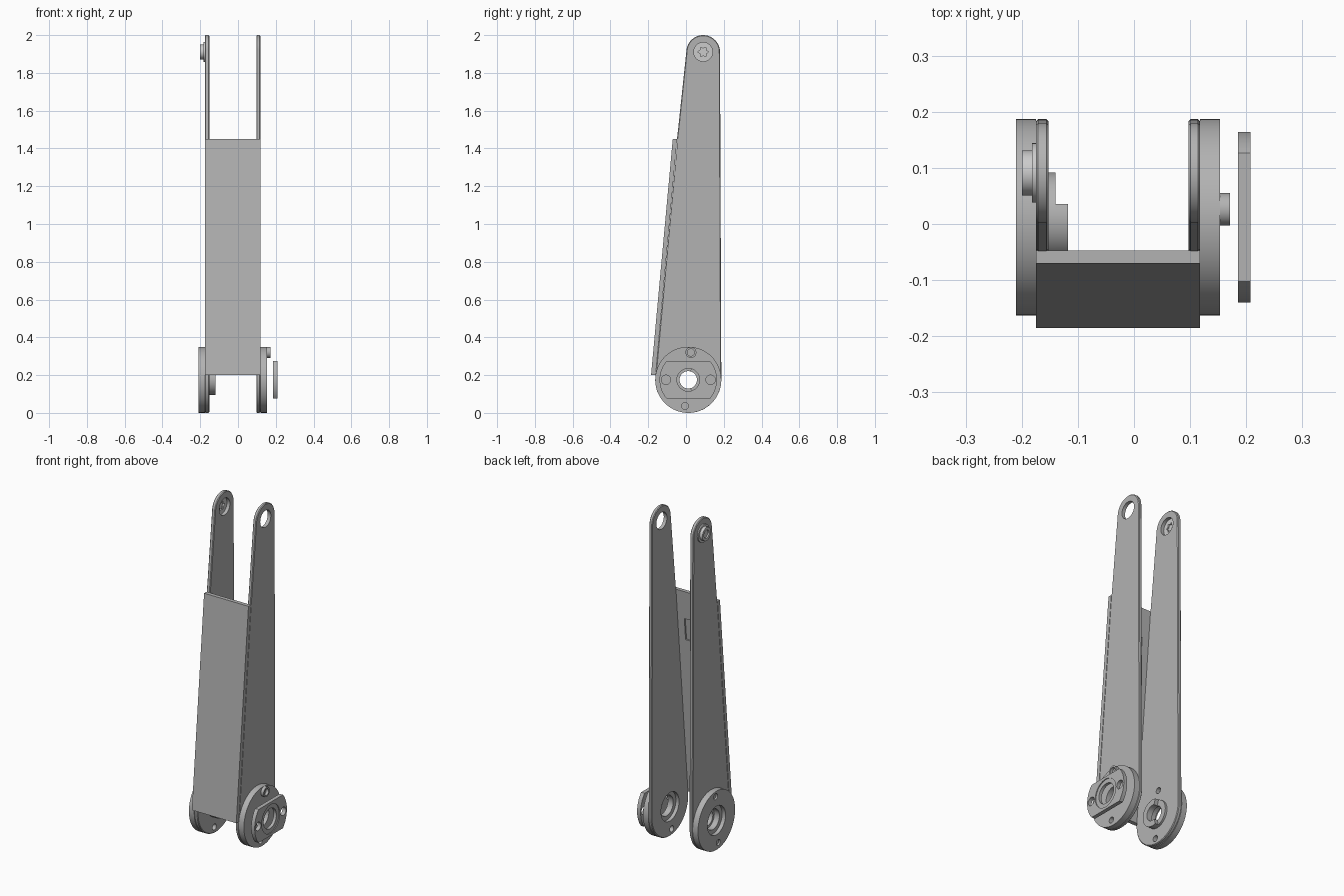
import bpy, bmesh
from math import sin, cos, pi, radians

if "Cube" in bpy.data.objects:
    bpy.data.objects.remove(bpy.data.objects["Cube"])

HUB = (0.012, 0.175)      # lower pivot (y, z)
TIP = (0.091, 1.911)      # upper pivot (y, z)
R = 0.175


def grey(name, v):
    m = bpy.data.materials.new(name)
    m.diffuse_color = (v, v, v, 1)
    m.use_nodes = True
    m.node_tree.nodes["Principled BSDF"].inputs["Base Color"].default_value = m.diffuse_color
    return m


STEEL, BRIGHT = grey("dark_grey", 0.45), grey("mid_grey", 0.6)


def arc(c, r, a0, a1, n):
    return [(c[0] + r * cos(radians(a0 + (a1 - a0) * i / n)),
             c[1] + r * sin(radians(a0 + (a1 - a0) * i / n))) for i in range(n + 1)]


def circle(c, r, n=48):
    return arc(c, r, 0, 360, n)[:-1]


def prism(name, pts, x0, x1, chamfer=0):
    """Extrude a (y, z) outline along x; chamfer its rims except along the panel joint."""
    bm = bmesh.new()
    a = [bm.verts.new((x0, y, z)) for y, z in pts]
    b = [bm.verts.new((x1, y, z)) for y, z in pts]
    bm.faces.new(a)
    bm.faces.new(b)
    for i in range(len(pts)):
        j = (i + 1) % len(pts)
        bm.faces.new((a[i], a[j], b[j], b[i]))
    bmesh.ops.recalc_face_normals(bm, faces=bm.faces)
    if chamfer:
        rims = [e for e in bm.edges
                if abs(e.verts[0].co.x - e.verts[1].co.x) < 1e-6 and e.calc_length() < 0.6
                or (e.verts[0].co.y + e.verts[1].co.y > 0.02
                    and abs(e.verts[0].co.x - e.verts[1].co.x) < 1e-6)]
        bmesh.ops.bevel(bm, geom=rims, offset=chamfer, segments=1, affect='EDGES',
                        clamp_overlap=True)
    me = bpy.data.meshes.new(name)
    bm.to_mesh(me)
    bm.free()
    ob = bpy.data.objects.new(name, me)
    bpy.context.collection.objects.link(ob)
    return ob


def finish(ob, cuts=(), mat=STEEL):
    """Cut (outline, x0, x1) pockets, then shade and colour."""
    bpy.ops.object.select_all(action='DESELECT')
    ob.select_set(True)
    bpy.context.view_layer.objects.active = ob
    for pts, x0, x1 in cuts:
        c = prism("cutter", pts, x0, x1)
        c.hide_render = True
        m = ob.modifiers.new("cut", 'BOOLEAN')
        m.operation, m.solver, m.object = 'DIFFERENCE', 'EXACT', c
        bpy.ops.object.modifier_apply(modifier=m.name)
        bpy.data.objects.remove(c)
    ob.data.materials.clear()
    ob.data.materials.append(mat)
    bpy.ops.object.shade_smooth_by_angle(angle=radians(25))
    return ob


# Bolt positions on the lower pivot
bolts = [circle((0.02, 0.32), 0.018, 24), circle((-0.005, 0.037), 0.018, 24)]

# Side plates
outline = (arc(HUB, R, 172, 360, 40) + arc(TIP, 0.089, 0, 172, 28)
           + [(-0.042, 1.5), (-0.048, 1.45)])
for name, x0, x1, hub_r, holes in (("left_side_plate", -0.175, -0.152, 0.06, bolts),
                                   ("right_side_plate", 0.097, 0.118, 0.085, bolts[1:])):
    cuts = [(circle(HUB, hub_r), x0 - 0.05, x1 + 0.05),
            (circle(TIP, 0.05), x0 - 0.05, x1 + 0.05)]
    cuts += [(b, x0 - 0.05, x1 + 0.05) for b in holes]
    finish(prism(name, outline, x0, x1, 0.004), cuts)

# Sloping front panel joining the plates, with a shallow pocket on the back
panel = prism("front_panel", [(-0.185, 0.2), (-0.161, 0.2), (-0.047, 1.45), (-0.07, 1.45)],
              -0.175, 0.118)
finish(panel, [([(-0.084, 1.15), (-0.04, 1.15), (-0.028, 1.28), (-0.072, 1.28)], -0.11, 0.055)])

# Lower pivot discs
left = [(circle(HUB, 0.085), -0.25, -0.187), (circle(HUB, 0.06), -0.25, -0.1)]
left += [(b, -0.25, -0.2) for b in bolts]
finish(prism("left_pivot_disc", circle(HUB, R, 64), -0.21, -0.175), left)
right = [(circle(HUB, 0.06), 0.1, 0.2), (bolts[1], 0.1, 0.2)]
finish(prism("right_pivot_disc", circle(HUB, R, 64), 0.118, 0.153), right)

# Outer flange with two flats
a = 41
flange = prism("outer_flange", arc(HUB, 0.152, -a, a, 20) + arc(HUB, 0.152, 180 - a, 180 + a, 20),
               0.185, 0.208)
finish(flange, [(circle(HUB, 0.085), 0.203, 0.3), (circle(HUB, 0.06), 0.1, 0.3)] +
       [(circle((HUB[0] + s * 0.118, HUB[1]), 0.025, 24), 0.1, 0.3) for s in (-1, 1)])

# Hollow locating pin on the right disc
pin_c = (0.026, 0.32)
finish(prism("locating_pin", circle(pin_c, 0.029, 32), 0.152, 0.171),
       [(circle(pin_c, 0.019, 24), 0.155, 0.2)])

# Inner coupling ring with a raised half-round jaw
finish(prism("coupling_ring", circle(HUB, 0.08), -0.153, -0.14),
       [(circle(HUB, 0.046), -0.2, -0.1)])
finish(prism("coupling_jaw", arc(HUB, 0.08, 73, 287, 24) + arc(HUB, 0.046, 287, 73, 24),
             -0.141, -0.118))

# Upper pivot boss with a splined socket on the inside and a recess outside
star = [(TIP[0] + r * cos(i * pi / 6), TIP[1] + r * sin(i * pi / 6))
        for i, r in enumerate([0.029, 0.018] * 6)]
finish(prism("boss_flange", circle(TIP, 0.053), -0.182, -0.172), [(star, -0.25, -0.1)], BRIGHT)
finish(prism("boss_cap", circle(TIP, 0.04), -0.2, -0.181),
       [(circle(TIP, 0.024, 32), -0.25, -0.191)], BRIGHT)
